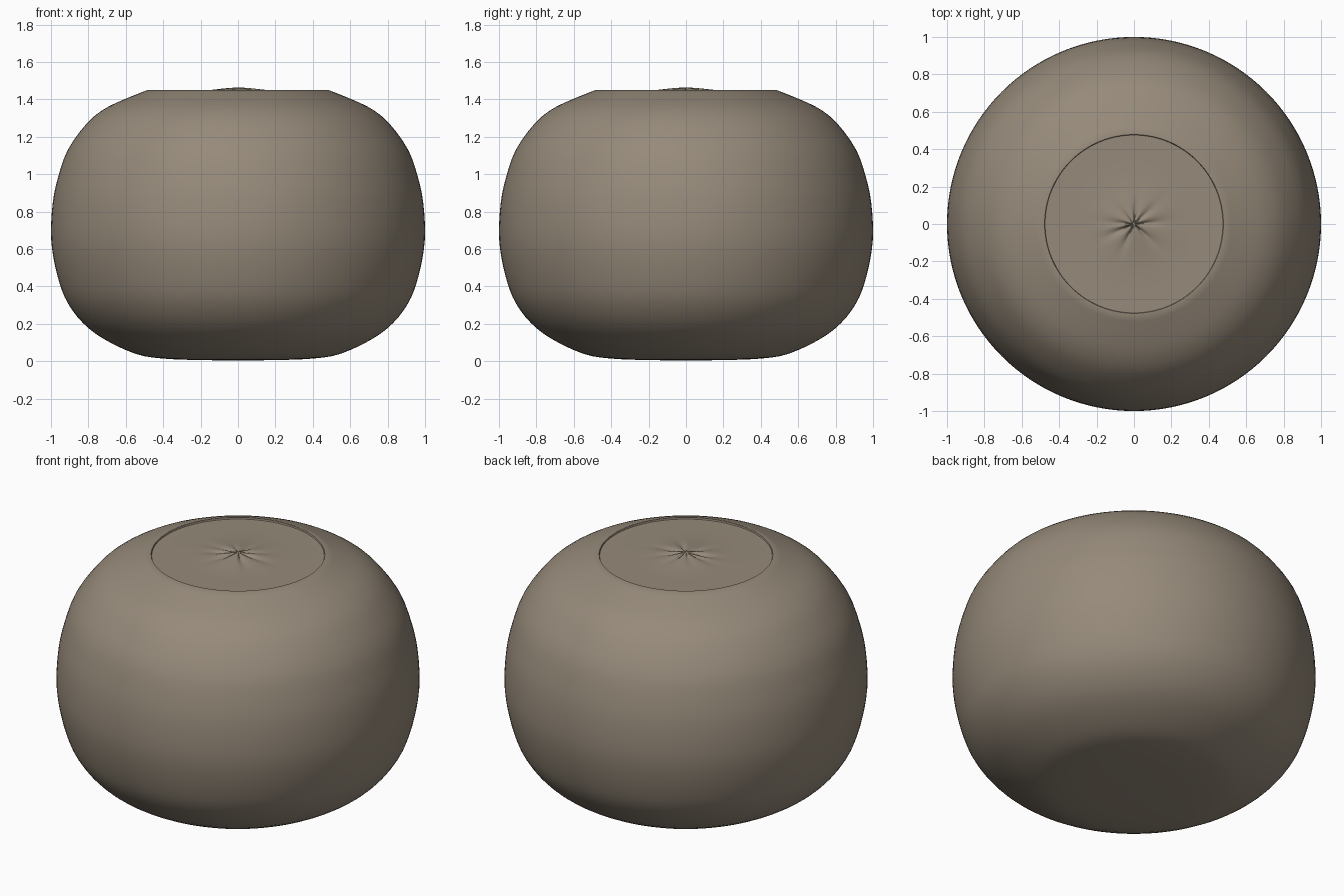
import bpy, bmesh, math
from mathutils.geometry import interpolate_bezier
from mathutils import Vector

if "Cube" in bpy.data.objects:
    bpy.data.objects.remove(bpy.data.objects["Cube"])

clay = bpy.data.materials.new("warm_grey_brown")
clay.diffuse_color = (0.305, 0.254, 0.195, 1)
clay.use_nodes = True
clay.node_tree.nodes["Principled BSDF"].inputs["Base Color"].default_value = clay.diffuse_color

SEG = 128


def lathe(name, rings, height, sharp):
    """Revolve radii; height(i, angle) gives z. First radius is the pole when it is 0."""
    bm = bmesh.new()
    prev = None
    for i, r in enumerate(rings):
        if r == 0:
            loop = [bm.verts.new((0, 0, height(i, 0)))] * SEG
        else:
            loop = []
            for k in range(SEG):
                a = 2 * math.pi * k / SEG
                loop.append(bm.verts.new((r * math.cos(a), r * math.sin(a), height(i, a))))
        if prev:
            for k in range(SEG):
                n = (k + 1) % SEG
                quad = [prev[k], prev[n], loop[n], loop[k]]
                bm.faces.new(list(dict.fromkeys(quad)))
        prev = loop
    me = bpy.data.meshes.new(name)
    bm.normal_update()
    bmesh.ops.recalc_face_normals(bm, faces=bm.faces)
    # open disc: make it face upward
    if name == "puckered_top" and sum(f.normal.z for f in bm.faces) < 0:
        bmesh.ops.reverse_faces(bm, faces=bm.faces)
    bm.to_mesh(me)
    bm.free()
    me.materials.append(clay)
    ob = bpy.data.objects.new(name, me)
    bpy.context.collection.objects.link(ob)
    bpy.ops.object.select_all(action='DESELECT')
    ob.select_set(True)
    bpy.context.view_layer.objects.active = ob
    bpy.ops.object.shade_smooth_by_angle(angle=math.radians(sharp))
    return ob


# Rounded body: profile smoothed with tangent-based curve segments
P = [(0, 0.004), (0.2, 0.006), (0.4, 0.014), (0.55, 0.04), (0.72, 0.12), (0.83, 0.205),
     (0.91, 0.31), (0.955, 0.42), (0.988, 0.56), (1.0, 0.69), (0.99, 0.85), (0.963, 0.98),
     (0.91, 1.13), (0.81, 1.27), (0.72, 1.345), (0.62, 1.395), (0.484, 1.45)]
P = [Vector((r, z, 0)) for r, z in P]
profile = []
for i in range(len(P) - 1):
    t0 = (P[i + 1] - P[max(i - 1, 0)]) / 6
    t1 = (P[min(i + 2, len(P) - 1)] - P[i]) / 6
    profile += interpolate_bezier(P[i], P[i] + t0, P[i + 1] - t1, P[i + 1], 4)[:-1]
profile += [P[-1], Vector((0.478, 1.449, 0)), Vector((0.474, 1.437, 0))]
lathe("rounded_body", [p.x for p in profile], lambda i, a: profile[i].y, 40)

# Slightly sunken top disc with gathered folds around the centre
radii = [0.478 * j / 40 for j in range(41)]
# fold angle in degrees, depth, reach
FOLDS = [(4, 0.016, 0.15), (42, 0.012, 0.14), (84, 0.016, 0.12), (135, 0.008, 0.13),
         (176, 0.012, 0.15), (204, 0.024, 0.13), (246, 0.02, 0.12), (316, 0.016, 0.14)]


def folds(i, a):
    r = radii[i]
    z = 1.441 + 0.022 * math.exp(-(r / 0.17) ** 2)
    for deg, depth, reach in FOLDS:
        d = math.remainder(a - math.radians(deg), 2 * math.pi)
        z -= depth * math.exp(-(d / 0.17) ** 2) * math.exp(-(r / reach) ** 2) * min(1, r / 0.03)
    return z


lathe("puckered_top", radii, folds, 60)
